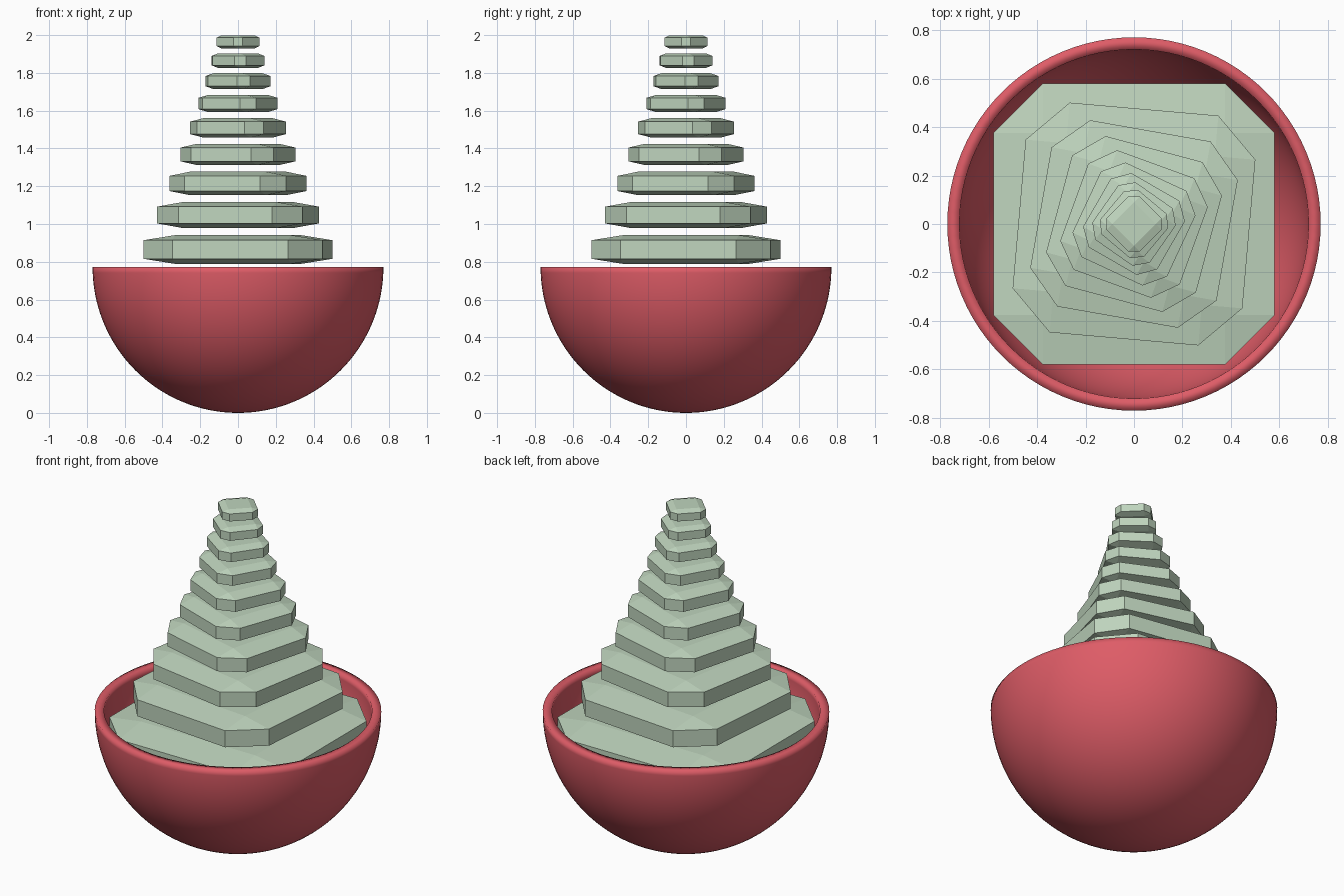
import bpy, bmesh, math
from mathutils import Matrix

if "Cube" in bpy.data.objects:
    bpy.data.objects.remove(bpy.data.objects["Cube"])


def make_material(name, rgb):
    m = bpy.data.materials.new(name)
    m.diffuse_color = (*rgb, 1)
    m.use_nodes = True
    m.node_tree.nodes["Principled BSDF"].inputs["Base Color"].default_value = m.diffuse_color
    return m


red = make_material("bowl red", (0.73, 0.107, 0.135))
green = make_material("pale green", (0.52, 0.66, 0.51))


def add_object(name, bm, mat, smooth=False):
    bmesh.ops.recalc_face_normals(bm, faces=bm.faces)
    for f in bm.faces:
        f.smooth = smooth
    me = bpy.data.meshes.new(name)
    bm.to_mesh(me)
    bm.free()
    me.materials.append(mat)
    ob = bpy.data.objects.new(name, me)
    bpy.context.collection.objects.link(ob)
    return ob


# Bowl: half-sphere shell turned from outer and inner arcs
R, T, CZ, RINGS, SEG = 0.77, 0.05, 0.772, 40, 96
arc = [math.pi / 2 * i / RINGS for i in range(RINGS + 1)]
profile = [(R * math.sin(a), CZ - CZ * math.cos(a)) for a in arc]
profile += [((R - T) * math.sin(a), CZ - (R - T) * math.cos(a)) for a in reversed(arc)]
bm = bmesh.new()
verts = [bm.verts.new((r, 0, z)) for r, z in profile]
edges = [bm.edges.new(p) for p in zip(verts, verts[1:])]
bmesh.ops.spin(bm, geom=verts + edges, cent=(0, 0, 0), axis=(0, 0, 1),
               angle=2 * math.pi, steps=SEG, use_merge=True)
bmesh.ops.remove_doubles(bm, verts=bm.verts, dist=1e-5)
add_object("bowl", bm, red, smooth=True)

# Twisting stack: chamfered blocks, each smaller and turned 5 degrees more
z = 0.666
half, height, pitch = 0.58, 0.168, 0.199
for i in range(10):
    bm = bmesh.new()
    bmesh.ops.create_cube(bm, size=2)
    bmesh.ops.bevel(bm, geom=bm.edges[:], offset=0.353, offset_type='OFFSET',
                    segments=1, profile=0.5, affect='EDGES')
    bm.transform(Matrix.Translation((0, 0, z))
                 @ Matrix.Rotation(math.radians(-5 * i), 4, 'Z')
                 @ Matrix.Diagonal((half, half, height / 2, 1)))
    add_object(f"stack_layer_{i + 1}", bm, green)
    z += pitch
    half *= 0.82
    height *= 0.905
    pitch *= 0.917
